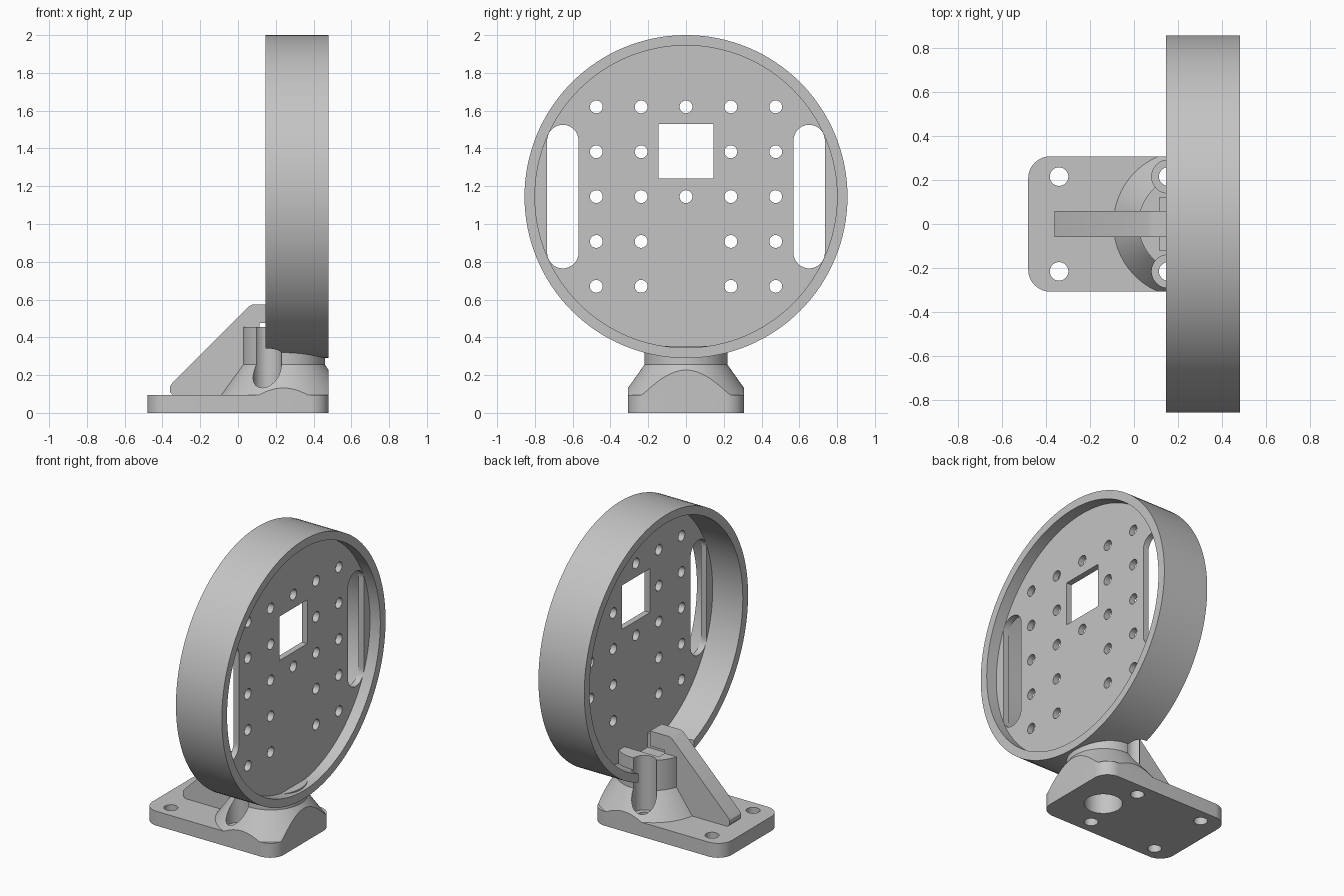
import bpy, bmesh
from math import cos, sin, pi, radians
from mathutils import Matrix, Vector

cube = bpy.data.objects.get("Cube")
if cube:
    bpy.data.objects.remove(cube, do_unlink=True)

grey = bpy.data.materials.new("light_grey")
grey.use_nodes = True
grey.diffuse_color = (0.55, 0.55, 0.55, 1)
grey.node_tree.nodes["Principled BSDF"].inputs["Base Color"].default_value = grey.diffuse_color

# Maps a 2D outline plus depth to model space for each extrusion axis
AXES = {"x": lambda u, v, d: (d, u, v),
        "y": lambda u, v, d: (u, d, v),
        "z": lambda u, v, d: (u, v, d)}


def arc(cx, cy, r, start, end, steps):
    angles = [radians(start + (end - start) * i / steps) for i in range(steps + 1)]
    return [(cx + r * cos(a), cy + r * sin(a)) for a in angles]


def circle(cx, cy, r, steps=40):
    return arc(cx, cy, r, 0, 360, steps)[:-1]


def rounded_box(cx, cy, hx, hy, r):
    pts = []
    for i, (sx, sy) in enumerate([(1, 1), (-1, 1), (-1, -1), (1, -1)]):
        pts += arc(cx + sx * (hx - r), cy + sy * (hy - r), r, i * 90, i * 90 + 90, 12)
    return pts


def box(u0, u1, v0, v1):
    return [(u0, v0), (u1, v0), (u1, v1), (u0, v1)]


def finish(name, bm):
    bmesh.ops.remove_doubles(bm, verts=bm.verts, dist=1e-5)
    bmesh.ops.recalc_face_normals(bm, faces=bm.faces)
    mesh = bpy.data.meshes.new(name)
    bm.to_mesh(mesh)
    bm.free()
    mesh.materials.append(grey)
    obj = bpy.data.objects.new(name, mesh)
    bpy.context.collection.objects.link(obj)
    return obj


def prisms(name, outlines, axis, lo, hi):
    """Extrude one or more separate outlines along an axis."""
    bm = bmesh.new()
    for pts in outlines:
        a = [bm.verts.new(AXES[axis](u, v, lo)) for u, v in pts]
        b = [bm.verts.new(AXES[axis](u, v, hi)) for u, v in pts]
        bm.faces.new(a)
        bm.faces.new(b)
        for i in range(len(a)):
            j = (i + 1) % len(a)
            bm.faces.new((a[i], a[j], b[j], b[i]))
    return finish(name, bm)


def lathe(name, points, center, axis, steps):
    """Spin a profile that starts and ends on the axis."""
    bm = bmesh.new()
    verts = [bm.verts.new(p) for p in points]
    edges = [bm.edges.new(pair) for pair in zip(verts, verts[1:])]
    bmesh.ops.spin(bm, geom=verts + edges, cent=center, axis=axis,
                   angle=2 * pi, steps=steps, use_merge=True)
    return finish(name, bm)


def select(obj):
    bpy.ops.object.select_all(action="DESELECT")
    obj.select_set(True)
    bpy.context.view_layer.objects.active = obj


def boolean(obj, cutter, operation="DIFFERENCE"):
    cutter.hide_render = True
    select(obj)
    mod = obj.modifiers.new("cut", "BOOLEAN")
    mod.operation = operation
    mod.solver = "EXACT"
    mod.object = cutter
    bpy.ops.object.modifier_apply(modifier=mod.name)


PX = 0.24            # pedestal centre
BASE_TOP = 0.095
DZ = 1.145           # disc centre height
outline = rounded_box(0, 0, 0.48, 0.307, 0.1)

# Base plate and pedestal
base = prisms("base_plate", [outline], "z", 0, BASE_TOP)
profile = [(0, BASE_TOP), (0.333, BASE_TOP), (0.22, 0.255), (0.22, 0.455), (0, 0.455)]
pedestal = lathe("pedestal", [(PX + r, 0, z) for r, z in profile], (PX, 0, 0), (0, 0, 1), 96)

# Sloped rib behind the disc
rib = prisms("support_rib", [[(-0.345, BASE_TOP), (-0.36, 0.11), (-0.36, 0.14), (-0.35, 0.155),
                              (0.06, 0.565), (0.08, 0.575), (0.22, 0.575), (0.22, BASE_TOP)]],
             "y", -0.06, 0.06)

# Round dish: outer rim with a thin web inside
web = [(0.365, 0), (0.365, 0.8), (0.145, 0.8), (0.145, 0.855),
       (0.48, 0.855), (0.48, 0.8), (0.405, 0.8), (0.405, 0)]
dish = lathe("round_dish", [(x, 0, DZ + r) for x, r in web], (0, 0, DZ), (1, 0, 0), 128)

# Cutters
clip = prisms("clip_cutter", [outline], "z", 0, 0.9)
trim = prisms("trim_cutter", [box(0.365, 0.6, 0.355, 0.6)], "y", -0.4, 0.4)
pocket = prisms("pocket_cutter", [box(0.115, 0.37, 0.36, 0.475)], "y", -0.12, 0.12)
bore = prisms("bore_cutter", [circle(PX, 0, 0.115)], "z", -0.1, 0.3)
channels = prisms("channel_cutter", [circle(0.155, s * 0.215, 0.075) for s in (-1, 1)],
                  "z", 0.05, 0.8)
screws = prisms("screw_cutter", [circle(x, s * 0.215, 0.042) for x in (-0.34, 0.155)
                                 for s in (-1, 1)], "z", -0.1, 0.2)

# Web openings: hole grid, square window and two long slots
PITCH = 0.2375
openings = [circle(c * PITCH, DZ + r * PITCH, 0.034, 24)
            for c in range(-2, 3) for r in range(-2, 3) if c or r in (0, 2)]
openings.append(box(-0.145, 0.145, 1.24, 1.53))
openings += [rounded_box(s * 0.652, DZ, 0.083, 0.38, 0.083) for s in (-1, 1)]
openings = prisms("opening_cutter", openings, "x", 0.3, 0.45)

boolean(pedestal, clip, "INTERSECT")
for part, cutters in ((pedestal, (trim, pocket, bore, channels)),
                      (rib, (pocket, bore)),
                      (base, (bore, screws)),
                      (dish, (channels, openings))):
    for cutter in cutters:
        boolean(part, cutter)

for cutter in (clip, trim, pocket, bore, channels, screws, openings):
    bpy.data.objects.remove(cutter, do_unlink=True)

for part in (base, pedestal, rib, dish):
    select(part)
    bpy.ops.object.shade_smooth_by_angle(angle=radians(25))
